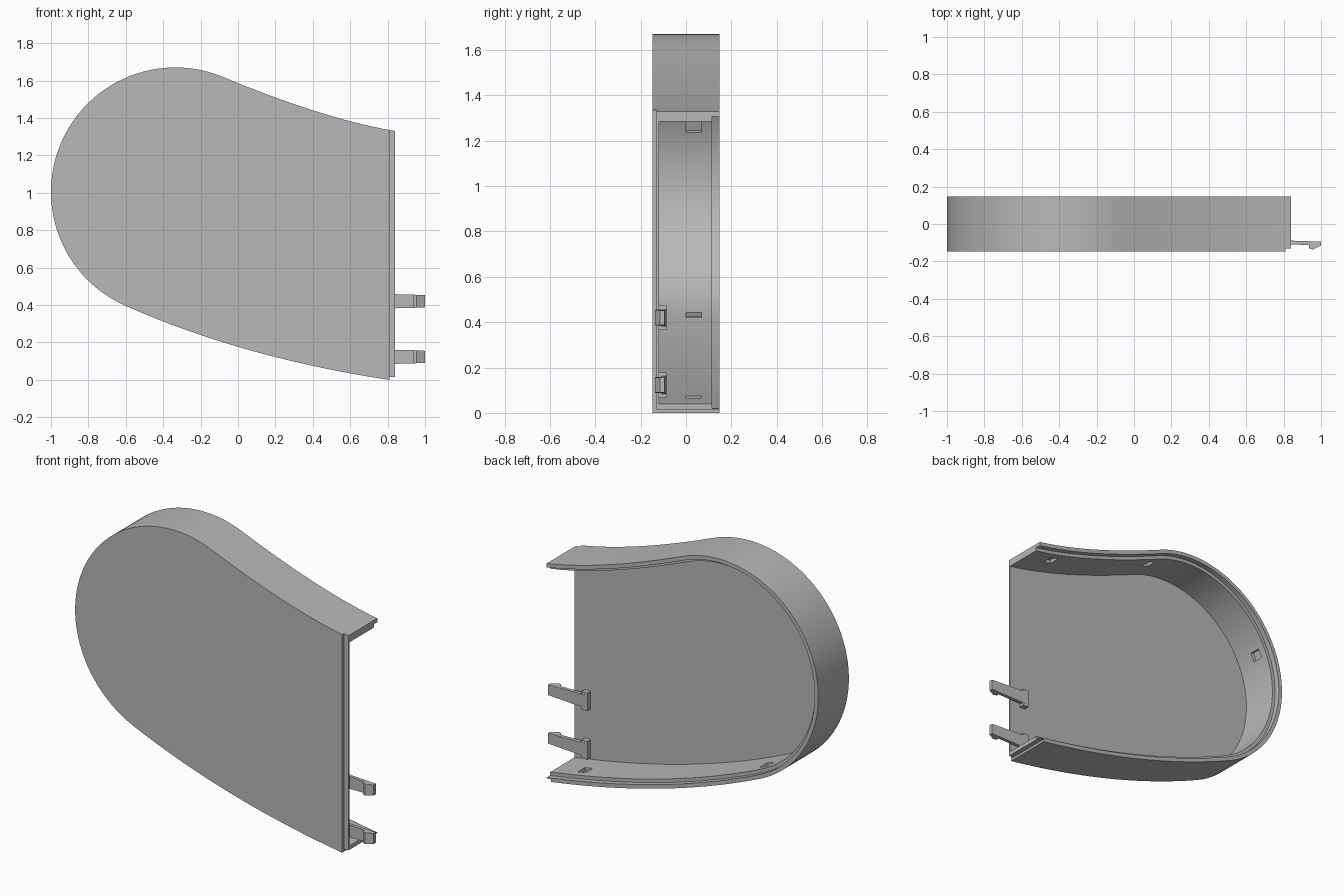
import bpy, bmesh, math
from mathutils import Vector, Matrix

if "Cube" in bpy.data.objects:
    bpy.data.objects.remove(bpy.data.objects["Cube"])

grey = bpy.data.materials.new("plain_grey")
grey.use_nodes = True
COLOUR = (0.48, 0.48, 0.48, 1)
grey.diffuse_color = COLOUR
grey.node_tree.nodes["Principled BSDF"].inputs["Base Color"].default_value = COLOUR

END, HALF, WALL = 0.84, 0.148, 0.045


def finish(name, bm):
    bmesh.ops.recalc_face_normals(bm, faces=bm.faces)
    mesh = bpy.data.meshes.new(name)
    bm.to_mesh(mesh)
    bm.free()
    mesh.materials.append(grey)
    obj = bpy.data.objects.new(name, mesh)
    bpy.context.collection.objects.link(obj)
    return obj


def box(name, centre, size, angle=0):
    bm = bmesh.new()
    place = Matrix.Translation(centre) @ Matrix.Rotation(angle, 4, "Y")
    bmesh.ops.create_cube(bm, size=1, matrix=place @ Matrix.Diagonal((*size, 1)))
    return finish(name, bm)


def cut(target, cutter):
    mod = target.modifiers.new("cut", "BOOLEAN")
    mod.operation, mod.solver, mod.object = "DIFFERENCE", "EXACT", cutter
    bpy.context.view_layer.objects.active = target
    bpy.ops.object.modifier_apply(modifier=mod.name)
    bpy.data.objects.remove(cutter)


def bezier(a, b, c, n):
    a, b, c = Vector(a), Vector(b), Vector(c)
    return [a * (1 - t) ** 2 + b * 2 * t * (1 - t) + c * t * t
            for t in (i / n for i in range(n + 1))]


# Outline in x and z: top sweep, round end, bottom sweep
hub, radius = Vector((-0.335, 1.005)), 0.665
first, last = math.radians(67.5), math.radians(246)
arc = [hub + radius * Vector((math.cos(a), math.sin(a)))
       for a in (first + (last - first) * i / 48 for i in range(49))]
path = (bezier((END, 1.33), (0.461, 1.394), arc[0], 20)[:-1] + arc
        + bezier(arc[-1], (0.039, 0.112), (END, -0.005), 24)[1:])


def inward(i):
    d = (path[min(i + 1, len(path) - 1)] - path[max(i - 1, 0)]).normalized()
    return Vector((-d.y, d.x))


# Cover shell: front panel and wall with a stepped back rim
section = [(0, -HALF), (0, HALF), (0.024, HALF), (0.024, 0.115), (WALL, 0.115), (WALL, -0.12)]
bm = bmesh.new()
rings = []
for depth, y in section:
    ring = []
    for i, p in enumerate(path):
        q = p + inward(i) * depth
        x = END if i in (0, len(path) - 1) else q.x
        ring.append(bm.verts.new((x, y, q.y)))
    rings.append(ring)
for a, b in zip(rings, rings[1:]):
    for i in range(len(path) - 1):
        bm.faces.new((a[i], a[i + 1], b[i + 1], b[i]))
bm.faces.new(rings[0])
bm.faces.new(rings[-1])
bm.faces.new([r[0] for r in rings] + [r[-1] for r in reversed(rings)])
shell = finish("cover_shell", bm)

# Steps along the open edge
cut(shell, box("front_step", (0.91, -0.23, 0.8), (0.2, 0.2, 2)))
cut(shell, box("bottom_step", (0.91, 0, -0.085), (0.2, 1, 0.2)))

# Small latch recesses inside the wall
for x, z in ((0.67, 1.36), (-0.06, 1.61), (-0.94, 1.28), (-0.59, 0.39), (0.65, 0.03)):
    i = min(range(len(path)), key=lambda k: (path[k] - Vector((x, z))).length)
    n = inward(i)
    near = Vector((x, z)) - path[i]
    p = path[i] + (near - n * near.dot(n)) + n * WALL
    cut(shell, box("recess", (p.x, 0.035, p.y), (0.055, 0.068, 0.04), math.atan2(n.x, n.y)))

bpy.ops.object.select_all(action="DESELECT")
shell.select_set(True)
bpy.context.view_layer.objects.active = shell
bpy.ops.object.shade_smooth_by_angle(angle=math.radians(25))

# Hooked snap clips beside the open edge
hook = [(0.745, -0.086), (0.745, -0.108), (0.935, -0.112), (0.935, -0.128),
        (0.955, -0.137), (1.0, -0.115), (1.0, -0.094)]
for label, z in (("lower", 0.123), ("upper", 0.42)):
    bm = bmesh.new()
    sides = []
    for s in (-1, 1):
        sides.append([bm.verts.new((x, y, z + s * (0.04 - 0.05 * max(0, x - END))))
                      for x, y in hook])
    for side in sides:
        bm.faces.new(side)
    a, b = sides
    for i in range(len(hook)):
        j = (i + 1) % len(hook)
        bm.faces.new((a[i], a[j], b[j], b[i]))
    finish(label + "_clip_arm", bm)
    box(label + "_clip_base", (0.75, -0.105, z), (0.04, 0.036, 0.11))
